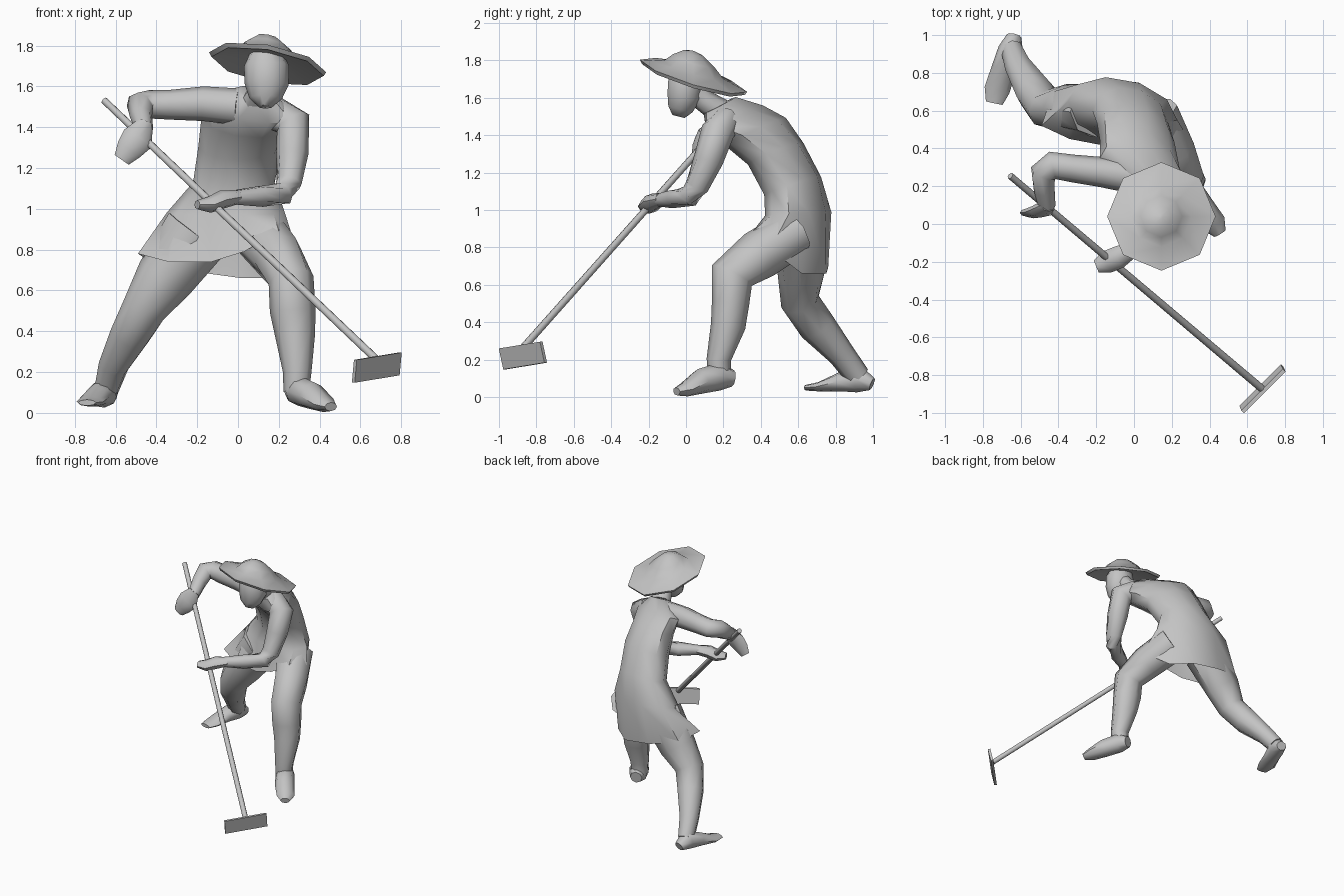
import bpy, bmesh, math
from mathutils import Vector as V

mat = bpy.data.materials.new("plain grey")
mat.diffuse_color = (0.55, 0.55, 0.55, 1)


def loft(name, rings, cap_start=True, cap_end=True, smooth=50):
    """Skin a list of point rings into one mesh object."""
    bm = bmesh.new()
    vs = [[bm.verts.new(p) for p in ring] for ring in rings]
    n = len(vs[0])
    for a, b in zip(vs, vs[1:]):
        for i in range(n):
            j = (i + 1) % n
            bm.faces.new((a[i], a[j], b[j], b[i]))
    if cap_start:
        bm.faces.new(vs[0][::-1])
    if cap_end:
        bm.faces.new(vs[-1])
    bmesh.ops.recalc_face_normals(bm, faces=bm.faces)
    me = bpy.data.meshes.new(name)
    bm.to_mesh(me)
    bm.free()
    me.materials.append(mat)
    ob = bpy.data.objects.new(name, me)
    bpy.context.collection.objects.link(ob)
    if smooth:
        bpy.ops.object.select_all(action='DESELECT')
        ob.select_set(True)
        bpy.context.view_layer.objects.active = ob
        bpy.ops.object.shade_smooth_by_angle(angle=math.radians(smooth))
    return ob


def ellipse(c, u, w, n):
    return [V(c) + V(u) * math.cos(k * math.tau / n) + V(w) * math.sin(k * math.tau / n)
            for k in range(n)]


def tube(name, pts, ref, n=8):
    """Limb along points (x, y, z, radius along ref, radius across)."""
    ps = [V(p[:3]) for p in pts]
    rings = []
    for i, p in enumerate(pts):
        t = V()
        if i > 0:
            t += (ps[i] - ps[i - 1]).normalized()
        if i < len(ps) - 1:
            t += (ps[i + 1] - ps[i]).normalized()
        t.normalize()
        a = (V(ref) - t * V(ref).dot(t)).normalized()
        rings.append(ellipse(ps[i], a * p[3], t.cross(a) * p[4], n))
    return loft(name, rings)


X, Y, Z = (1, 0, 0), (0, 1, 0), (0, 0, 1)

# Tunic: uneven hem, then sections (centre, half width, half depth) up to the neck
hem = [(0.29, 0.45, 0.79), (0.20, 0.36, 0.89), (0.03, 0.38, 0.79), (-0.13, 0.41, 0.74),
       (-0.34, 0.45, 0.74), (-0.49, 0.52, 0.78), (-0.43, 0.70, 0.74), (-0.20, 0.76, 0.69),
       (0.02, 0.75, 0.66), (0.17, 0.62, 0.66)]
sections = [
    ((-0.06, 0.60, 0.98), (0.29, -0.05, 0.00), (0.00, -0.17, -0.01)),
    ((-0.02, 0.57, 1.13), (0.20, -0.03, 0.00), (0.00, -0.15, -0.05)),
    ((0.01, 0.48, 1.30), (0.205, -0.05, 0.00), (0.00, -0.14, -0.06)),
    ((0.03, 0.37, 1.42), (0.21, -0.07, -0.02), (0.02, -0.15, -0.07)),
    ((0.06, 0.26, 1.49), (0.24, -0.09, -0.04), (0.02, -0.13, -0.06)),
    ((0.10, 0.18, 1.56), (0.10, -0.03, -0.02), (0.01, -0.08, -0.04)),
]
loft("tunic", [hem] + [ellipse(*s, 10) for s in sections], cap_start=False)

# Neck and head
tube("neck", [(0.10, 0.18, 1.53, 0.08, 0.07), (0.13, 0.09, 1.59, 0.065, 0.06),
              (0.14, 0.03, 1.66, 0.06, 0.06)], X)
tube("head", [(0.135, -0.04, 1.50, 0.035, 0.035), (0.135, -0.03, 1.54, 0.08, 0.07),
              (0.14, -0.01, 1.61, 0.108, 0.095), (0.14, 0.0, 1.70, 0.11, 0.10),
              (0.14, 0.03, 1.79, 0.07, 0.06)], X, 10)

# Straw hat: turned profile (radius, height), tilted by a shear
profile = [(0.10, 0.025), (0.275, -0.012), (0.287, 0.008), (0.16, 0.04),
           (0.11, 0.09), (0.055, 0.128), (0.008, 0.14)]
rings = []
for r, h in profile:
    rings.append([(0.145 + p.x, 0.04 + p.y, 1.71 + h - 0.17 * p.x - 0.30 * p.y)
                  for p in ellipse((0, 0, 0), (r, 0, 0), (0, r, 0), 8)])
loft("hat", rings)

# Raised arm and its hand
tube("raised_arm", [(0.00, 0.25, 1.50, 0.09, 0.09), (-0.17, 0.275, 1.515, 0.085, 0.08),
                    (-0.33, 0.295, 1.51, 0.073, 0.073), (-0.43, 0.31, 1.512, 0.07, 0.075),
                    (-0.482, 0.27, 1.505, 0.068, 0.07), (-0.475, 0.18, 1.45, 0.058, 0.055),
                    (-0.46, 0.09, 1.39, 0.045, 0.045)], Z)
tube("raised_hand", [(-0.455, 0.10, 1.42, 0.035, 0.04), (-0.49, 0.07, 1.345, 0.035, 0.08),
                     (-0.535, 0.06, 1.29, 0.03, 0.065), (-0.57, 0.06, 1.24, 0.02, 0.042)], Y)

# Lowered arm and its hand
tube("lowered_arm", [(0.17, 0.21, 1.47, 0.09, 0.08), (0.27, 0.17, 1.42, 0.09, 0.09),
                     (0.265, 0.12, 1.27, 0.08, 0.08), (0.25, 0.06, 1.13, 0.065, 0.065),
                     (0.22, 0.02, 1.075, 0.06, 0.06), (0.11, -0.06, 1.06, 0.052, 0.055),
                     (-0.02, -0.14, 1.055, 0.036, 0.04)], (0.8, 0.2, 0.6))
tube("lowered_hand", [(0.0, -0.13, 1.058, 0.035, 0.04), (-0.08, -0.175, 1.045, 0.045, 0.06),
                      (-0.14, -0.20, 1.02, 0.04, 0.06), (-0.20, -0.225, 1.02, 0.022, 0.035)], Z)

# Front leg and foot
tube("front_leg", [(0.10, 0.58, 0.88, 0.14, 0.13), (0.20, 0.39, 0.76, 0.125, 0.135),
                   (0.26, 0.245, 0.65, 0.112, 0.12), (0.268, 0.238, 0.50, 0.112, 0.10),
                   (0.28, 0.225, 0.38, 0.098, 0.093), (0.29, 0.175, 0.20, 0.07, 0.065),
                   (0.285, 0.18, 0.10, 0.062, 0.062)], X)
tube("front_foot", [(0.27, 0.25, 0.10, 0.045, 0.045), (0.295, 0.18, 0.11, 0.075, 0.07),
                    (0.36, 0.08, 0.085, 0.068, 0.072), (0.425, 0.0, 0.042, 0.04, 0.065),
                    (0.455, -0.05, 0.03, 0.022, 0.035)], Z)

# Trailing leg and foot
tube("rear_leg", [(-0.20, 0.60, 0.88, 0.17, 0.14), (-0.36, 0.615, 0.66, 0.145, 0.125),
                  (-0.46, 0.61, 0.51, 0.11, 0.105), (-0.53, 0.70, 0.38, 0.10, 0.10),
                  (-0.61, 0.83, 0.23, 0.075, 0.073), (-0.645, 0.92, 0.11, 0.06, 0.065)], X)
tube("rear_foot", [(-0.635, 0.995, 0.07, 0.035, 0.04), (-0.652, 0.92, 0.10, 0.075, 0.068),
                   (-0.69, 0.82, 0.08, 0.05, 0.065), (-0.725, 0.71, 0.055, 0.025, 0.068),
                   (-0.74, 0.64, 0.05, 0.015, 0.045)], Z)

# Hoe: handle and flat blade
tube("hoe_handle", [(-0.655, 0.255, 1.53, 0.018, 0.018), (0.675, -0.87, 0.265, 0.02, 0.02)], Z)
w, h, t = V((0.11, 0.11, 0.018)), V((0.005, -0.012, 0.056)), V((0.007, -0.007, 0))
c = V((0.68, -0.872, 0.222))
loft("hoe_blade", [[c + s * t - w - h, c + s * t + w - h, c + s * t + w + h, c + s * t - w + h]
                   for s in (-1, 1)], smooth=0)
